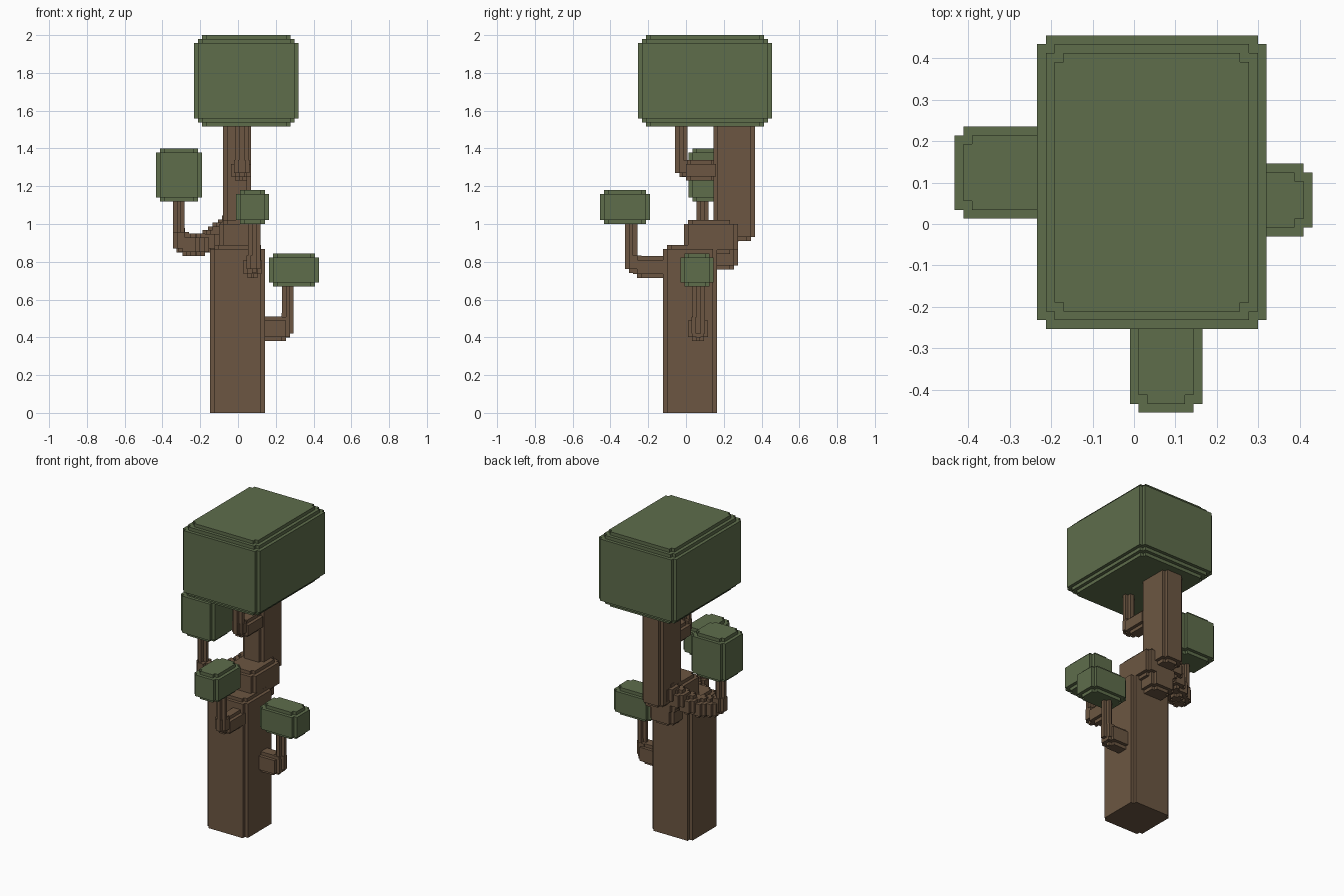
import bpy
import bmesh

cube = bpy.data.objects.get("Cube")
if cube:
    bpy.data.objects.remove(cube, do_unlink=True)

U = 2 / 94  # size of one voxel


def material(name, rgb):
    m = bpy.data.materials.new(name)
    m.use_nodes = True
    m.diffuse_color = (*rgb, 1)
    bsdf = m.node_tree.nodes["Principled BSDF"]
    bsdf.inputs["Base Color"].default_value = (*rgb, 1)
    bsdf.inputs["Roughness"].default_value = 0.9
    return m


LEAF = material("leaf green", (0.112, 0.153, 0.071))
BARK = material("bark brown", (0.150, 0.094, 0.054))


def outline(x0, x1, y0, y1, inset):
    """Rectangle with a one-voxel notch cut from every corner."""
    x0, x1, y0, y1 = x0 + inset, x1 - inset, y0 + inset, y1 - inset
    return [(x0 + U, y0), (x1 - U, y0), (x1 - U, y0 + U), (x1, y0 + U),
            (x1, y1 - U), (x1 - U, y1 - U), (x1 - U, y1), (x0 + U, y1),
            (x0 + U, y1 - U), (x0, y1 - U), (x0, y0 + U), (x0 + U, y0 + U)]


def add_block(bm, x, y, z, bottom=1, top=1):
    """Block with stepped voxel edges; bottom and top count the steps."""
    levels = []
    for i in range(bottom, 0, -1):
        h = z[0] + (bottom - i) * U
        levels += [(i * U, h), (i * U, h + U)]
    levels += [(0, z[0] + bottom * U), (0, z[1] - top * U)]
    for i in range(1, top + 1):
        h = z[1] - (top - i + 1) * U
        levels += [(i * U, h), (i * U, h + U)]
    loops = [[bm.verts.new((px, py, h)) for px, py in outline(*x, *y, inset)]
             for inset, h in levels]
    for a, b in zip(loops, loops[1:]):
        for i in range(12):
            j = (i + 1) % 12
            bm.faces.new((a[i], a[j], b[j], b[i]))
    bm.faces.new(loops[0][::-1])
    bm.faces.new(loops[-1])


def part(name, mat, *blocks):
    bm = bmesh.new()
    for b in blocks:
        add_block(bm, *b)
    bmesh.ops.recalc_face_normals(bm, faces=bm.faces)
    me = bpy.data.meshes.new(name)
    bm.to_mesh(me)
    bm.free()
    me.materials.append(mat)
    ob = bpy.data.objects.new(name, me)
    bpy.context.collection.objects.link(ob)
    return ob


# Foliage blocks
part("crown_foliage", LEAF, ((-0.234, 0.32), (-0.253, 0.455), (1.515, 2.0), 2, 2))
part("right_foliage", LEAF, ((-0.433, -0.19), (0.013, 0.235), (1.12, 1.40)))
part("left_foliage", LEAF, ((0.165, 0.43), (-0.03, 0.146), (0.67, 0.845)))
part("front_foliage", LEAF, ((-0.01, 0.165), (-0.455, -0.19), (1.0, 1.18)))

# Trunk: lower post, offset shoulder, upper post
part("lower_trunk", BARK, ((-0.147, 0.142), (-0.122, 0.163), (0, 0.89), 0, 1))
part("trunk_shoulder", BARK,
     ((-0.10, 0.12), (-0.01, 0.275), (0.84, 1.02)),
     ((-0.09, 0.08), (0.10, 0.275), (0.76, 0.95)))
part("upper_trunk", BARK, ((-0.08, 0.07), (0.145, 0.365), (0.91, 1.53), 1, 0))

# Left branch: short arm, elbow and riser
part("left_branch", BARK,
     ((0.10, 0.275), (0.01, 0.116), (0.38, 0.51)),
     ((0.21, 0.295), (0.03, 0.10), (0.40, 0.53)),
     ((0.232, 0.295), (0.035, 0.098), (0.40, 0.69)))

# Front branch
part("front_branch", BARK,
     ((0.03, 0.125), (-0.28, -0.08), (0.715, 0.83)),
     ((0.045, 0.12), (-0.32, -0.235), (0.74, 0.855)),
     ((0.053, 0.118), (-0.322, -0.258), (0.74, 1.02)))

# Right branch: stepped diagonal from the upper trunk to the riser
steps = []
for i in range(5):
    t = i / 4
    x, y, z = -0.05 - 0.21 * t, 0.255 - 0.15 * t, 0.985 - 0.095 * min(1, 1.6 * t)
    steps.append(((x - 0.055, x + 0.055), (y - 0.06, y + 0.06), (z - 0.06, z + 0.06)))
part("right_branch", BARK, *steps,
     ((-0.345, -0.26), (0.045, 0.13), (0.85, 0.98)),
     ((-0.345, -0.282), (0.056, 0.12), (0.85, 1.14)))

# Upper twig under the crown
part("crown_twig", BARK,
     ((-0.037, 0.07), (-0.02, 0.18), (1.23, 1.34)),
     ((-0.02, 0.06), (-0.055, 0.03), (1.25, 1.36)),
     ((-0.015, 0.055), (-0.057, 0.008), (1.25, 1.54)))
